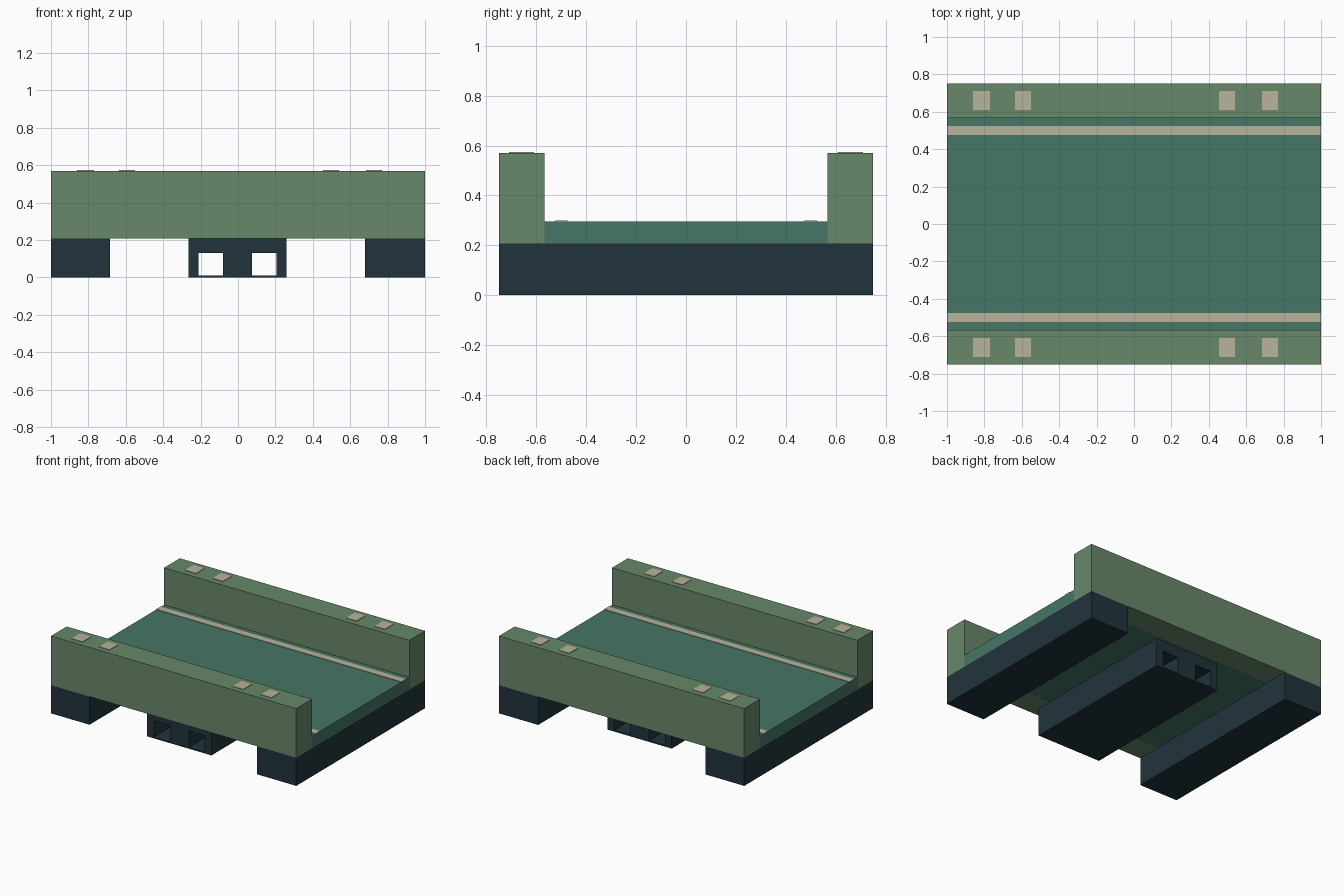
import bpy
import bmesh
from mathutils import Vector

default_cube = bpy.data.objects.get("Cube")
if default_cube:
    bpy.data.objects.remove(default_cube, do_unlink=True)


def material(name, r, g, b):
    mat = bpy.data.materials.new(name)
    mat.use_nodes = True
    mat.diffuse_color = (r, g, b, 1)
    mat.node_tree.nodes["Principled BSDF"].inputs["Base Color"].default_value = (r, g, b, 1)
    return mat


sage = material("sage green", 0.136, 0.246, 0.144)
teal = material("teal green", 0.061, 0.181, 0.130)
navy = material("dark slate", 0.015, 0.034, 0.044)
beige = material("warm beige", 0.474, 0.456, 0.328)


def box(name, mat, xs, ys, zs):
    """Box spanning the given ranges on each axis."""
    low, high = (Vector(corner) for corner in zip(xs, ys, zs))
    bm = bmesh.new()
    bmesh.ops.create_cube(bm, size=1)
    for v in bm.verts:
        v.co = (low + high) / 2 + v.co * (high - low)
    mesh = bpy.data.meshes.new(name)
    bm.to_mesh(mesh)
    bm.free()
    mesh.materials.append(mat)
    obj = bpy.data.objects.new(name, mesh)
    bpy.context.collection.objects.link(obj)
    return obj


LENGTH = (-1, 1)
HALF = 0.75      # half width of the whole model
INNER = 0.567    # inner face of the side walls
FLOOR = 0.207    # underside of deck and walls
DECK = 0.296
TOP = 0.57
PLATE = 0.004

# Deck between the walls
box("deck", teal, LENGTH, (-INNER, INNER), (FLOOR, DECK))

# Walls, rails and wall-top pads, mirrored front to back
pad_ranges = [(-0.86, -0.77), (-0.635, -0.55), (0.455, 0.54), (0.685, 0.77)]
for side, s in (("front", -1), ("back", 1)):
    box(side + "_wall", sage, LENGTH, sorted((s * INNER, s * HALF)), (FLOOR, TOP))
    box(side + "_rail", beige, LENGTH, sorted((s * 0.475, s * 0.525)), (DECK, DECK + PLATE))
    for i, xs in enumerate(pad_ranges, 1):
        box(f"{side}_pad_{i}", beige, xs, sorted((s * 0.61, s * 0.71)), (TOP, TOP + PLATE))

# Outer support beams
box("right_beam", navy, (-1, -0.685), (-HALF, HALF), (0, FLOOR))
box("left_beam", navy, (0.68, 1), (-HALF, HALF), (0, FLOOR))

# Centre beam with two square tunnels running through it
centre = box("centre_beam", navy, (-0.265, 0.26), (-0.68, 0.545), (0, FLOOR))
for xs in ((-0.21, -0.08), (0.075, 0.205)):
    cutter = box("tunnel_cutter", navy, xs, (-1, 1), (0.01, 0.13))
    cutter.hide_render = True
    cutter.hide_set(True)
    cut = centre.modifiers.new("tunnel", "BOOLEAN")
    cut.operation = "DIFFERENCE"
    cut.solver = "EXACT"
    cut.object = cutter

# Bake the tunnels and drop the cutters
bpy.context.view_layer.update()
baked = bpy.data.meshes.new_from_object(centre.evaluated_get(bpy.context.evaluated_depsgraph_get()))
cutters = [m.object for m in centre.modifiers]
centre.modifiers.clear()
centre.data = baked
for cutter in cutters:
    bpy.data.objects.remove(cutter, do_unlink=True)
